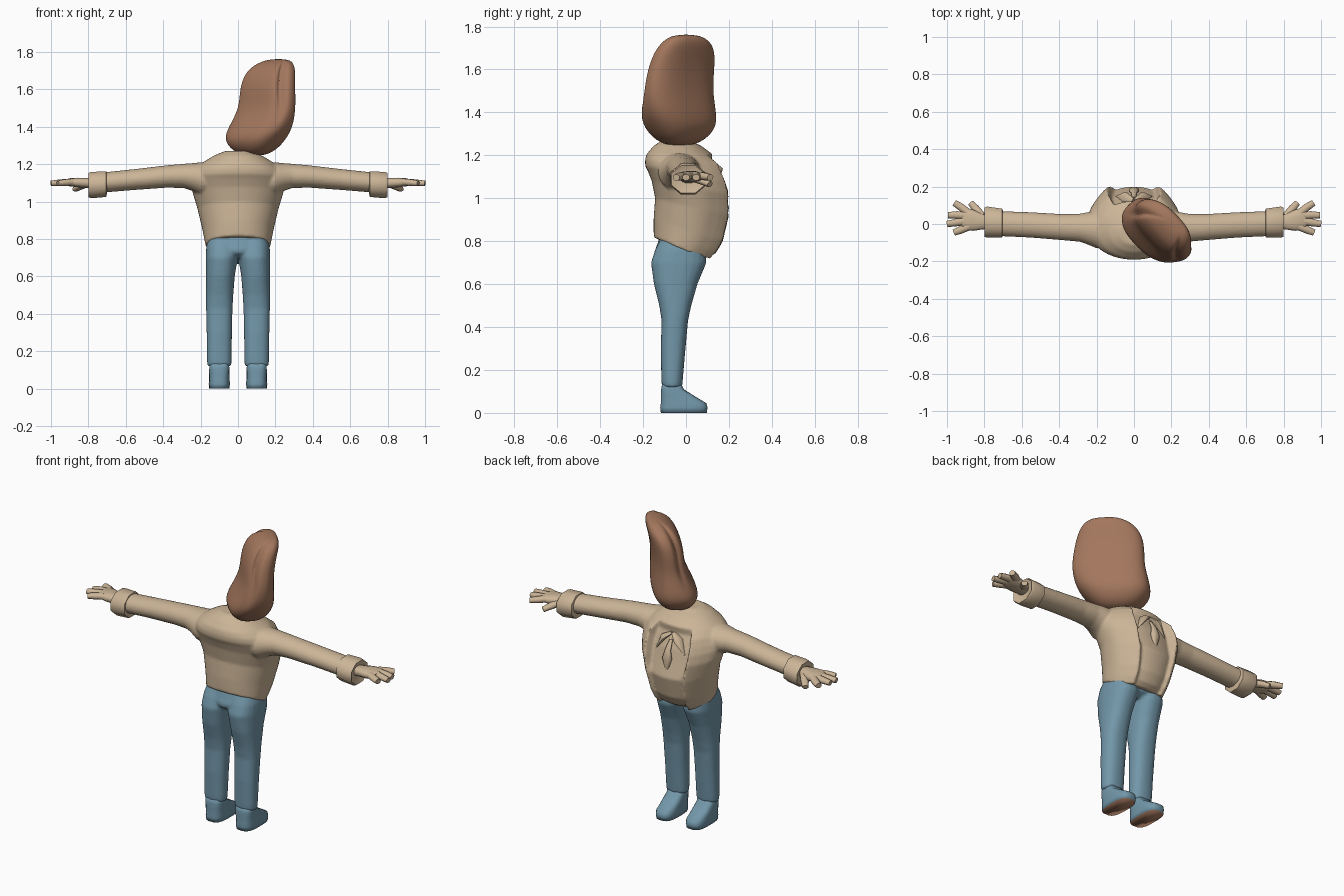
import bpy, bmesh, math
from mathutils import Vector

cube = bpy.data.objects.get("Cube")
if cube:
    bpy.data.objects.remove(cube)


def material(name, rgb):
    m = bpy.data.materials.new(name)
    m.use_nodes = True
    m.diffuse_color = (*rgb, 1)
    bsdf = m.node_tree.nodes["Principled BSDF"]
    bsdf.inputs["Base Color"].default_value = (*rgb, 1)
    bsdf.inputs["Roughness"].default_value = 0.8
    return m


TAN = material("tan cloth", (0.60, 0.46, 0.31))
BLUE = material("denim blue", (0.17, 0.31, 0.40))
BROWN = material("warm brown", (0.37, 0.185, 0.11))


def ring(centre, u, v, a, b, n=16, power=1.0):
    """Closed (super)ellipse around centre, spanned by u and v."""
    pts = []
    for i in range(n):
        t = math.tau * (i + 0.5) / n
        c, s = math.cos(t), math.sin(t)
        c = math.copysign(abs(c) ** power, c)
        s = math.copysign(abs(s) ** power, s)
        pts.append(Vector(centre) + Vector(u) * a * c + Vector(v) * b * s)
    return pts


def smooth_by_angle(obj, angle):
    bpy.ops.object.select_all(action="DESELECT")
    obj.select_set(True)
    bpy.context.view_layer.objects.active = obj
    bpy.ops.object.shade_smooth_by_angle(angle=math.radians(angle))


def loft(name, rings, mats, subdiv=0, angle=40, rule=None):
    """Skin a list of equal rings, capped at both ends."""
    bm = bmesh.new()
    rows = [[bm.verts.new(p) for p in r] for r in rings]
    n = len(rows[0])
    for lo, hi in zip(rows, rows[1:]):
        for i in range(n):
            j = (i + 1) % n
            bm.faces.new((lo[i], lo[j], hi[j], hi[i]))
    bm.faces.new(rows[0])
    bm.faces.new(rows[-1])
    bmesh.ops.recalc_face_normals(bm, faces=bm.faces)
    if rule:
        for f in bm.faces:
            f.material_index = rule(f)
    mesh = bpy.data.meshes.new(name)
    bm.to_mesh(mesh)
    bm.free()
    obj = bpy.data.objects.new(name, mesh)
    bpy.context.collection.objects.link(obj)
    for m in mats:
        mesh.materials.append(m)
    if subdiv:
        mod = obj.modifiers.new("smooth", "SUBSURF")
        mod.levels = mod.render_levels = subdiv
    smooth_by_angle(obj, angle)
    return obj


def melt(body, limbs, voxel, relax, angle):
    """Join the limbs to the body and merge them into one skin."""
    bpy.ops.object.select_all(action="DESELECT")
    for obj in limbs + [body]:
        obj.select_set(True)
    bpy.context.view_layer.objects.active = body
    bpy.ops.object.join()
    remesh = body.modifiers.new("melt", "REMESH")
    remesh.mode = "VOXEL"
    remesh.voxel_size = voxel
    body.modifiers.new("relax", "SMOOTH").iterations = relax
    for mod in ("melt", "relax"):
        bpy.ops.object.modifier_apply(modifier=mod)
    smooth_by_angle(body, angle)


def tube(name, path, radii, mat, flat=1.0, n=8):
    """Rounded strand along a path with a radius at each point."""
    rings = []
    for i, p in enumerate(path):
        d = Vector(path[min(i + 1, len(path) - 1)]) - Vector(path[max(i - 1, 0)])
        d.normalize()
        u = d.cross(Vector((0, 0, 1)))
        u = u.normalized() if u.length > 0.05 else Vector((1, 0, 0))
        rings.append(ring(p, u, u.cross(d), radii[i], radii[i] * flat, n))
    return loft(name, rings, [mat], angle=60)


# Head: a leaning rounded slab, turned diagonally, with creased edges
ALONG, ACROSS = Vector((0.68, -0.73, 0)), Vector((0.73, 0.68, 0))
head_rows = [  # z, x, y, half length, half thickness
    (1.245, .085, -.028, .05, .04), (1.268, .085, -.028, .12, .088),
    (1.33, .089, -.027, .182, .13), (1.4, .122, -.036, .204, .114),
    (1.5, .152, -.04, .2, .085), (1.6, .15, -.03, .196, .086),
    (1.68, .164, -.013, .178, .082), (1.73, .188, -.004, .14, .07),
    (1.763, .218, .0, .075, .03)]
head_rings = []
for z, x, y, a, b in head_rows:
    pts = ring((x, y, z), ALONG, ACROSS, a, b, 32, 0.78)
    depth = 0.25 * max(0, min(1, (z - 1.42) / 0.15)) if z < 1.75 else 0
    for i, p in enumerate(pts):
        t = math.tau * (i + 0.5) / 32
        for crease in (math.tau - 0.5, math.pi + 0.5):
            k = depth * math.exp(-((t - crease) / 0.2) ** 2)
            p.x += (x - p.x) * k
            p.y += (y - p.y) * k
    head_rings.append(pts)
loft("head", head_rings, [BROWN], subdiv=2, angle=80)

# Jacket: sloping hem, raised front edges, belly panel and neck hollow
jacket_rows = [  # z, y, half width, half depth, slope
    (.763, -.02, .172, .13, -.42),
    (.80, -.004, .18, .147, -.38), (.85, .012, .19, .163, -.32),
    (.96, .03, .216, .174, -.23), (1.05, .022, .243, .182, -.17),
    (1.1, .006, .25, .182, -.12), (1.135, -.01, .247, .18, -.08),
    (1.17, -.02, .232, .171, -.04), (1.205, -.03, .195, .154, 0),
    (1.245, -.04, .13, .11, 0), (1.27, -.05, .07, .06, 0)]
jacket_rings = []
for z, y, hx, hy, slope in jacket_rows:
    pts = ring((0, y, z), (1, 0, 0), (0, 1, slope), hx, hy, 48, 0.95)
    for i, p in enumerate(pts):
        t = math.tau * (i + 0.5) / 48
        side = abs(math.cos(t))
        if math.sin(t) > 0 and z < 1.2:
            if 0.55 < side < 0.85:
                p.y += 0.026 * (0.85 - side) / 0.3
            elif side <= 0.55:
                p.y -= 0.034 if 1.0 < z else 0.004
                p.z += 0.015 if z < 0.78 else 0
    jacket_rings.append(pts)
jacket = loft("jacket", jacket_rings, [TAN])

# Sleeves, merged into the jacket
sleeve_rows = [  # x, y, z, half depth, half height
    (.1, -.035, 1.11, .09, .07), (.2, -.03, 1.122, .1, .088),
    (.25, -.023, 1.132, .086, .073), (.29, -.02, 1.137, .075, .065),
    (.38, -.017, 1.134, .07, .06), (.55, -.005, 1.118, .068, .056),
    (.72, .002, 1.102, .067, .054)]
sleeves = [loft("sleeve", [ring((s * x, y, z), (0, 1, 0), (0, 0, 1), a, b, 24)
                           for x, y, z, a, b in sleeve_rows], [TAN]) for s in (1, -1)]
melt(jacket, sleeves, 0.008, 3, 45)

# Collar leaves and hanging knot inside the neck hollow
tube("neck_knot", [(0, .14, 1.13), (0, .17, 1.08), (0, .18, 1.03), (0, .18, .95)],
     [.01, .018, .03, .006], TAN, 0.6)
for s, side in ((1, "left"), (-1, "right")):
    tube(side + "_collar_leaf",
         [(s * .005, .125, 1.165), (s * .05, .14, 1.135), (s * .095, .145, 1.06)],
         [.014, .034, .006], TAN, 0.5)

# Trousers: hips and legs merged into one skin
leg_rows = [  # z, x, y, half width, half depth
    (.118, .1, -.065, .064, .047), (.15, .1, -.065, .066, .05),
    (.3, .1, -.06, .068, .058), (.43, .1, -.052, .071, .062),
    (.5, .098, -.05, .073, .075), (.6, .094, -.048, .077, .102),
    (.7, .087, -.034, .086, .13), (.76, .084, -.026, .086, .118),
    (.83, .075, -.02, .075, .09)]
hip_rows = [(.7, -.034, .02, .08), (.725, -.032, .08, .118), (.745, -.03, .14, .12),
            (.77, -.025, .155, .115), (.83, -.02, .15, .1)]
trousers = loft("trousers", [ring((0, y, z), (1, 0, 0), (0, 1, 0), a, b, 24, 0.9)
                             for z, y, a, b in hip_rows], [BLUE])
legs = [loft("trouser_leg", [ring((s * x, y, z), (1, 0, 0), (0, 1, 0), a, b, 20, 0.85)
                             for z, x, y, a, b in leg_rows], [BLUE]) for s in (1, -1)]
melt(trousers, legs, 0.009, 5, 50)

cuff_rows = [(.70, .005, 1.095, .066, .054), (.705, .005, 1.093, .083, .074),
             (.785, .01, 1.088, .09, .076), (.80, .01, 1.088, .084, .07),
             (.79, .01, 1.09, .055, .045)]
palm_rows = [(.76, .01, 1.095, .035, .028), (.81, .012, 1.1, .042, .027),
             (.86, .02, 1.102, .058, .026), (.9, .025, 1.103, .06, .022),
             (.92, .025, 1.103, .05, .016)]
shoe_rows = [(0, .1, -.01, .055, .108), (.025, .1, -.01, .057, .111),
             (.045, .1, -.011, .056, .107), (.08, .1, -.04, .055, .078),
             (.11, .1, -.063, .054, .053), (.14, .1, -.067, .052, .044)]
fingers = {"index": ((.89, .062), (.925, .09), (.96, .113)),
           "middle": ((.89, .045), (.95, .048), (.993, .047)),
           "ring": ((.89, .018), (.95, .008), (1.0, .0)),
           "little": ((.88, -.012), (.93, -.033), (.963, -.046))}

for s, side in ((1, "left"), (-1, "right")):
    # Cuffs and palms
    for part, rows, n, power in (("cuff", cuff_rows, 8, 1), ("palm", palm_rows, 12, 0.8)):
        loft(f"{side}_{part}", [ring((s * x, y, z), (0, 1, 0), (0, 0, 1), a, b, n, power)
                                for x, y, z, a, b in rows], [TAN], angle=55)
    # Fingers and drooping thumb
    for label, path in fingers.items():
        tube(f"{side}_{label}_finger",
             [(s * x, y, 1.105 - 0.004 * i) for i, (x, y) in enumerate(path)],
             [.023, .022, .018], TAN, 0.85)
    tube(side + "_thumb", [(s * .815, .04, 1.095), (s * .845, .08, 1.08), (s * .872, .112, 1.065)],
         [.026, .023, .018], TAN, 0.8)

    # Shoes with brown soles, softly shaded round the edge
    loft(side + "_shoe", [ring((s * x, y, z), (1, 0, 0), (0, 1, 0), a, b, 20, 0.65)
                          for z, x, y, a, b in shoe_rows], [BLUE, BROWN], angle=180,
         rule=lambda f: 1 if f.normal.z < -0.9 else 0)
